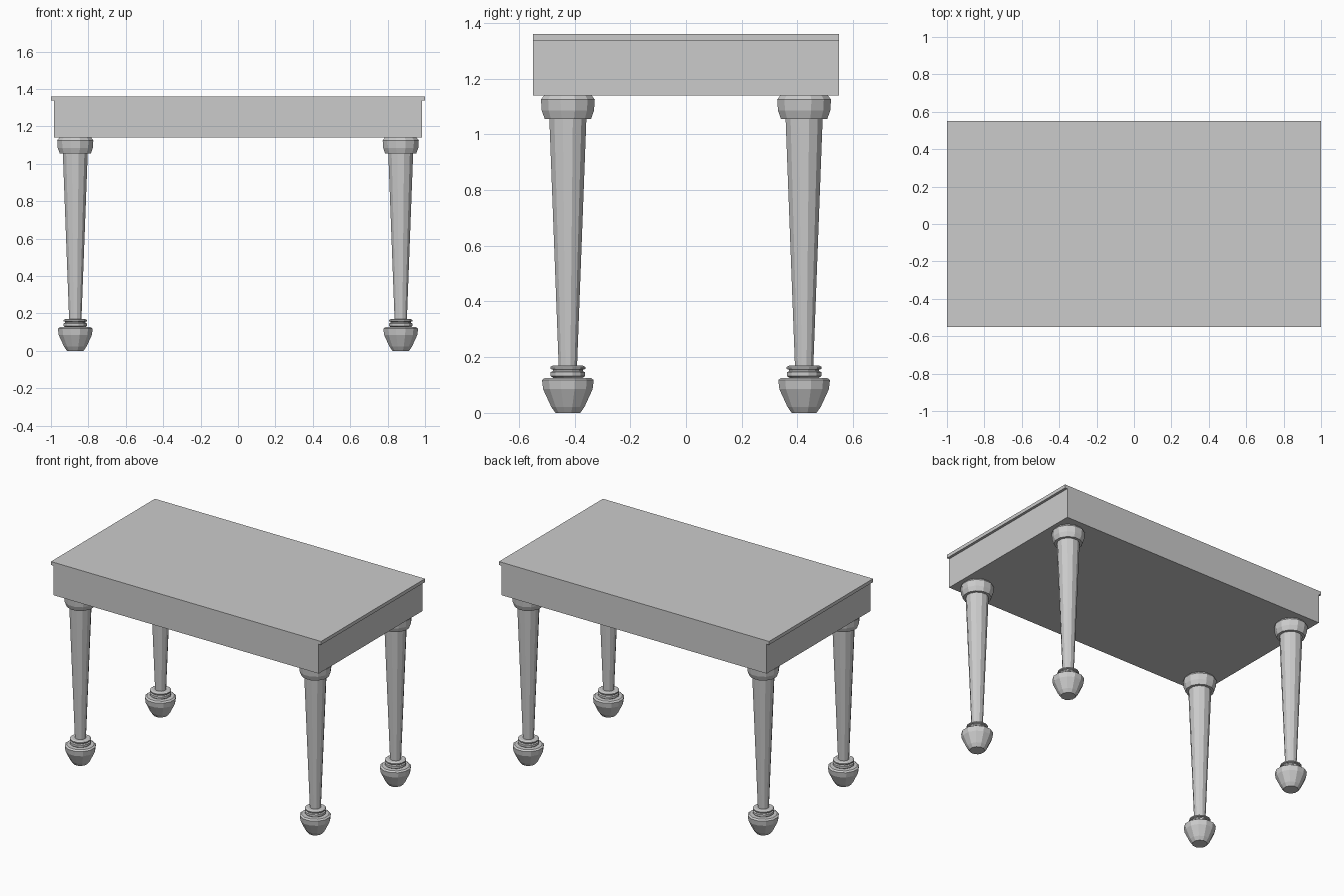
import bpy
import bmesh
import math

if "Cube" in bpy.data.objects:
    bpy.data.objects.remove(bpy.data.objects["Cube"], do_unlink=True)

# One plain grey for the whole table
grey = bpy.data.materials.new("plain_grey")
grey.use_nodes = True
colour = (0.6, 0.6, 0.6, 1)
grey.diffuse_color = colour
grey.node_tree.nodes["Principled BSDF"].inputs["Base Color"].default_value = colour


def add_object(name, bm):
    bmesh.ops.recalc_face_normals(bm, faces=bm.faces)
    mesh = bpy.data.meshes.new(name)
    bm.to_mesh(mesh)
    bm.free()
    mesh.materials.append(grey)
    obj = bpy.data.objects.new(name, mesh)
    bpy.context.collection.objects.link(obj)
    return obj


def box(name, half_x, half_y, low, high):
    bm = bmesh.new()
    bmesh.ops.create_cube(bm, size=1)
    for v in bm.verts:
        v.co.x *= 2 * half_x
        v.co.y *= 2 * half_y
        v.co.z = high if v.co.z > 0 else low
    return add_object(name, bm)


def turned(name, profile, sides, x, y):
    """Faceted lathe shape from (radius, height) pairs, capped at both ends."""
    bm = bmesh.new()
    rings = []
    for r, z in profile:
        angles = [math.tau * (i + 0.5) / sides for i in range(sides)]
        rings.append([bm.verts.new((x + r * math.cos(a), y + r * math.sin(a), z))
                      for a in angles])
    for a, b in zip(rings, rings[1:]):
        for i in range(sides):
            j = (i + 1) % sides
            bm.faces.new((a[i], a[j], b[j], b[i]))
    bm.faces.new(rings[0])
    bm.faces.new(rings[-1])
    return add_object(name, bm)


# Table top and deep apron, flush at front and back
box("table_top", 1.0, 0.55, 1.337, 1.36)
box("apron", 0.983, 0.55, 1.14, 1.337)

# Turned leg parts, from the floor up
FOOT = [(0.046, 0), (0.062, 0.022), (0.092, 0.085), (0.096, 0.118),
        (0.085, 0.126), (0.055, 0.126)]
COLLAR = [(0.055, 0.126), (0.064, 0.132), (0.064, 0.146), (0.056, 0.15),
          (0.056, 0.155), (0.065, 0.158), (0.065, 0.165), (0.055, 0.17)]
SHAFT = [(0.034, 0.165), (0.069, 1.06)]
CAPITAL = [(0.086, 1.055), (0.097, 1.085), (0.1, 1.125), (0.088, 1.14)]

for depth, y in (("front", -0.424), ("back", 0.424)):
    for side, x in (("right", -0.87), ("left", 0.87)):
        for part, profile in (("foot", FOOT), ("collar", COLLAR),
                              ("shaft", SHAFT), ("capital", CAPITAL)):
            turned(f"{depth}_{side}_{part}", profile, 12, x, y)
